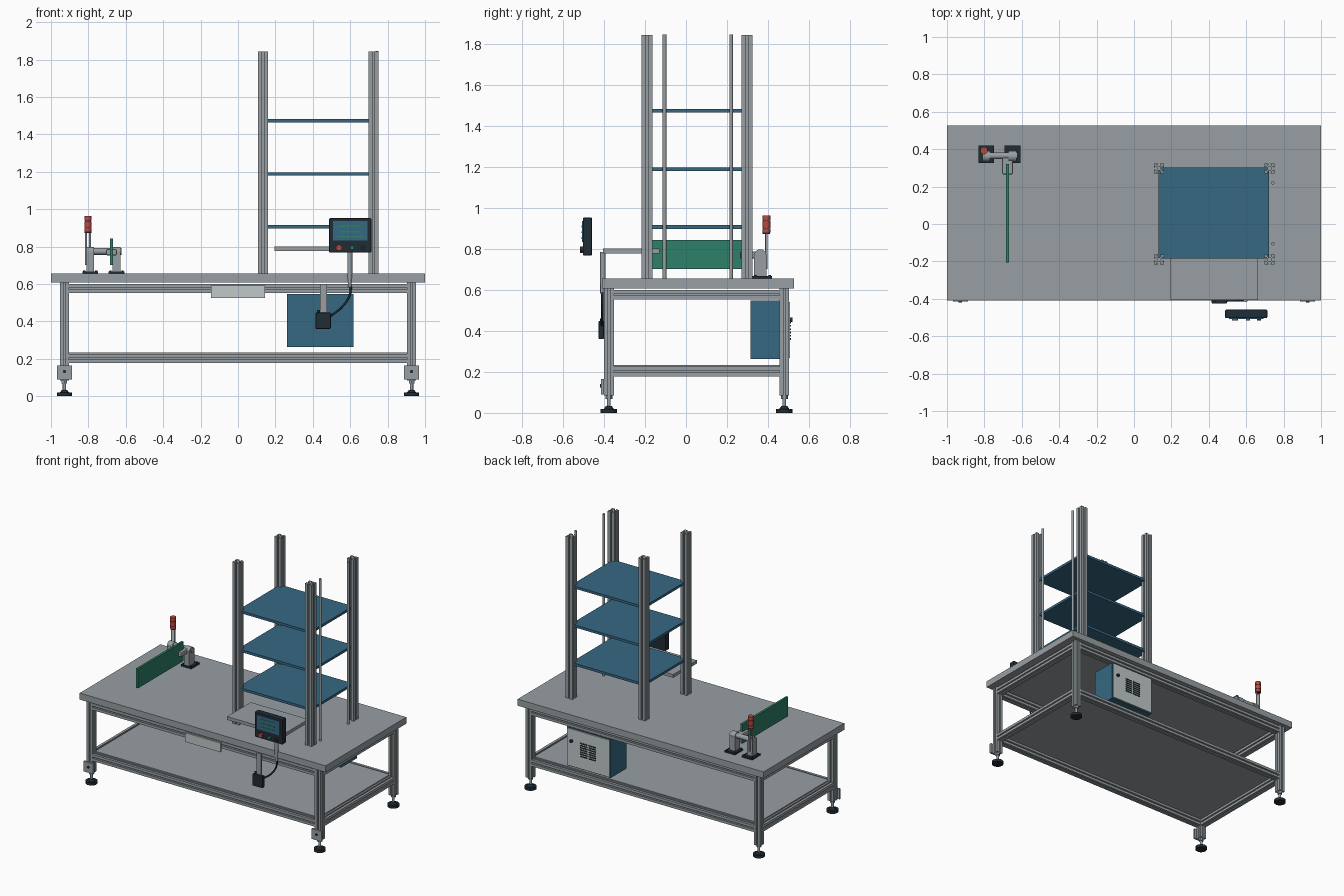
import bpy, bmesh, math
from mathutils import Matrix, Vector

if "Cube" in bpy.data.objects:
    bpy.data.objects.remove(bpy.data.objects["Cube"])


def material(name, r, g, b):
    m = bpy.data.materials.new(name)
    m.diffuse_color = (r, g, b, 1)
    m.use_nodes = True
    m.node_tree.nodes["Principled BSDF"].inputs["Base Color"].default_value = m.diffuse_color
    return m


GREY = material("aluminium_grey", .31, .345, .365)
BLUE = material("panel_blue", .037, .138, .225)
GREEN = material("board_green", .027, .215, .14)
RED = material("signal_red", .50, .065, .05)
DARK = material("dark_navy", .014, .025, .036)
LIGHT = material("light_grey", .53, .58, .58)


def finish(name, bm, mat):
    bmesh.ops.recalc_face_normals(bm, faces=bm.faces)
    me = bpy.data.meshes.new(name)
    bm.to_mesh(me)
    bm.free()
    me.materials.append(mat)
    ob = bpy.data.objects.new(name, me)
    bpy.context.collection.objects.link(ob)
    return ob


def box(name, x, y, z, mat, bevel=0):
    """Box from (min, max) ranges."""
    bm = bmesh.new()
    bmesh.ops.create_cube(bm, size=1)
    for v in bm.verts:
        v.co = Vector([(a + b) / 2 + c * (b - a) for (a, b), c in zip((x, y, z), v.co)])
    if bevel:
        bmesh.ops.bevel(bm, geom=bm.edges[:], offset=bevel, segments=2,
                        affect='EDGES', profile=.5)
    return finish(name, bm, mat)


def axis_matrix(p, q):
    p, q = Vector(p), Vector(q)
    rot = Vector((0, 0, 1)).rotation_difference(q - p).to_matrix().to_4x4()
    return Matrix.Translation(p) @ rot, (q - p).length


def rod(name, p, q, r, mat, r2=None, seg=24):
    """Cylinder or cone between two points."""
    m, length = axis_matrix(p, q)
    bm = bmesh.new()
    bmesh.ops.create_cone(bm, cap_ends=True, segments=seg, radius1=r,
                          radius2=r if r2 is None else r2, depth=length,
                          matrix=m @ Matrix.Translation((0, 0, length / 2)))
    for f in bm.faces:
        f.smooth = len(f.verts) == 4 and seg > 8
    return finish(name, bm, mat)


def slotted(name, p, q, size):
    """Square extrusion with a T-slot along each side."""
    side = [(1, -1), (1, -.2), (.78, -.2), (.78, -.48), (.42, -.2),
            (.42, .2), (.78, .48), (.78, .2), (1, .2)]
    m, length = axis_matrix(p, q)
    bm = bmesh.new()
    ring = []
    for k in range(4):
        c, s = round(math.cos(k * math.pi / 2)), round(math.sin(k * math.pi / 2))
        for a, b in side:
            ring.append(bm.verts.new(((a * c - b * s) * size / 2, (a * s + b * c) * size / 2, 0)))
    face = bm.faces.new(ring)
    new = bmesh.ops.extrude_face_region(bm, geom=[face])
    bmesh.ops.translate(bm, vec=(0, 0, length),
                        verts=[v for v in new["geom"] if isinstance(v, bmesh.types.BMVert)])
    bm.transform(m)
    return finish(name, bm, GREY)


# Table top and lower shelf
box("table_top", (-1, 1), (-.41, .527), (.607, .655), GREY)
box("lower_shelf", (-.91, .91), (-.362, .465), (.224, .234), GREY)

# Legs with levelling feet
LX, YF, YB, W = .928, -.376, .479, .048
for sx in (-1, 1):
    x = sx * LX
    for y in (YF, YB):
        slotted("leg", (x, y, .085), (x, y, .607), W)
        rod("foot_disc", (x, y, 0), (x, y, .02), .04, DARK)
        rod("foot_cone", (x, y, .02), (x, y, .034), .024, DARK, .014)
        rod("foot_stem", (x, y, .03), (x, y, .09), .009, GREY)
        rod("foot_nut", (x, y, .068), (x, y, .085), .017, GREY, seg=6)
    box("leg_plate", (x - .04, x + .04), (-.414, -.4), (.09, .165), GREY)
    rod("leg_plate_bolt", (x, -.419, .132), (x, -.41, .132), .009, DARK)

# Upper and lower frame rails
for z in (.576, .202):
    for y in (YF, YB):
        slotted("long_rail", (-.904, y, z), (.904, y, z), W)
    for x in (-LX, LX):
        slotted("side_rail", (x, YF + W / 2, z), (x, YB - W / 2, z), W)

# Rack tower: posts, shelves and guide rods
for x in (.133, .724):
    for y in (-.19, .297):
        slotted("rack_post", (x, y, .655), (x, y, 1.842), .054)
for z in (.906, 1.188, 1.473):
    box("rack_shelf", (.13, .722), (-.185, .303), (z - .009, z + .009), BLUE)
for y in (-.105, .22):
    rod("guide_rod", (.743, y, .655), (.743, y, 1.845), .009, GREY)

# Work tray and its pole
box("work_tray", (.195, .663), (-.405, -.13), (.776, .8), GREY)
rod("tray_pole", (.598, -.405, .63), (.598, -.405, .785), .013, GREY)
rod("pole_end", (.598, -.408, .583), (.598, -.408, .655), .010, GREY)

# Control terminal
box("terminal_body", (.487, .713), (-.503, -.458), (.767, .952), DARK, .006)
box("terminal_screen", (.508, .692), (-.507, -.502), (.832, .936), BLUE)
for i, (a, b) in enumerate(((.53, .66), (.545, .65), (.53, .672))):
    z = .908 - i * .028
    box("screen_line", (a, b), (-.509, -.506), (z - .004, z + .004), GREEN)
for x, mat, r in ((.54, RED, .016), (.61, GREEN, .011), (.668, DARK, .011)):
    rod("terminal_button", (x, -.516, .794), (x, -.5, .794), r, mat)

# Switch box, bracket and cable
box("switch_bracket", (.438, .476), (-.41, -.4), (.43, .6), GREY)
box("switch_box", (.415, .496), (-.426, -.4), (.36, .447), DARK, .004)
rod("cable_gland", (.43, -.41, .445), (.43, -.41, .46), .008, DARK)
cu = bpy.data.curves.new("cable", 'CURVE')
cu.dimensions = '3D'
cu.bevel_depth = .006
cu.bevel_resolution = 2
cu.resolution_u = 6
sp = cu.splines.new('BEZIER')
path = [(.604, -.408, .59), (.597, -.408, .54), (.556, -.408, .477), (.49, -.41, .425)]
sp.bezier_points.add(len(path) - 1)
for bp, co in zip(sp.bezier_points, path):
    bp.co = co
    bp.handle_left_type = bp.handle_right_type = 'AUTO'
cu.materials.append(DARK)
bpy.context.collection.objects.link(bpy.data.objects.new("cable", cu))

# Blank plate on the front rail
box("front_plate", (-.145, .145), (-.409, -.4), (.525, .592), LIGHT)

# Electrical cabinet with louvred door at the back
box("cabinet", (.262, .618), (.315, .5), (.262, .547), BLUE)
box("cabinet_door", (.268, .612), (.5, .508), (.268, .541), LIGHT)
for i in range(7):
    z = .36 + i * .016
    for x in (.405, .475):
        box("door_louvre", (x - .03, x + .03), (.507, .511), (z - .004, z + .004), DARK)
rod("door_lock", (.575, .505, .455), (.575, .52, .455), .011, DARK)

# Sensor stands, cross arm and clamp
for x in (-.79, -.65):
    box("stand_base", (x - .042, x + .042), (.325, .42), (.655, .667), DARK)
    box("stand_post", (x - .021, x + .021), (.332, .392), (.667, .773), GREY)
    rod("stand_head", (x - .021, .362, .768), (x + .021, .362, .768), .029, GREY)
    for dx in (-.032, .032):
        for y in (.338, .408):
            rod("base_bolt", (x + dx, y, .665), (x + dx, y, .673), .006, DARK, seg=12)
rod("cross_arm", (-.805, .365, .774), (-.622, .365, .774), .018, GREY)
box("board_clamp", (-.705, -.648), (.265, .36), (.752, .787), GREY, .008)
box("guide_board", (-.685, -.669), (-.207, .322), (.70, .843), GREEN)

# Signal tower
for dx in (-.011, .011):
    rod("signal_leg", (-.802 + dx, .392, .70), (-.802 + dx, .392, .877), .006, GREY, seg=12)
rod("signal_mount", (-.802, .392, .872), (-.802, .392, .88), .018, DARK)
for a, b in ((.88, .898), (.901, .934), (.938, .962)):
    rod("signal_lamp", (-.802, .392, a), (-.802, .392, b), .02, RED)
rod("signal_core", (-.802, .392, .88), (-.802, .392, .94), .016, DARK)
